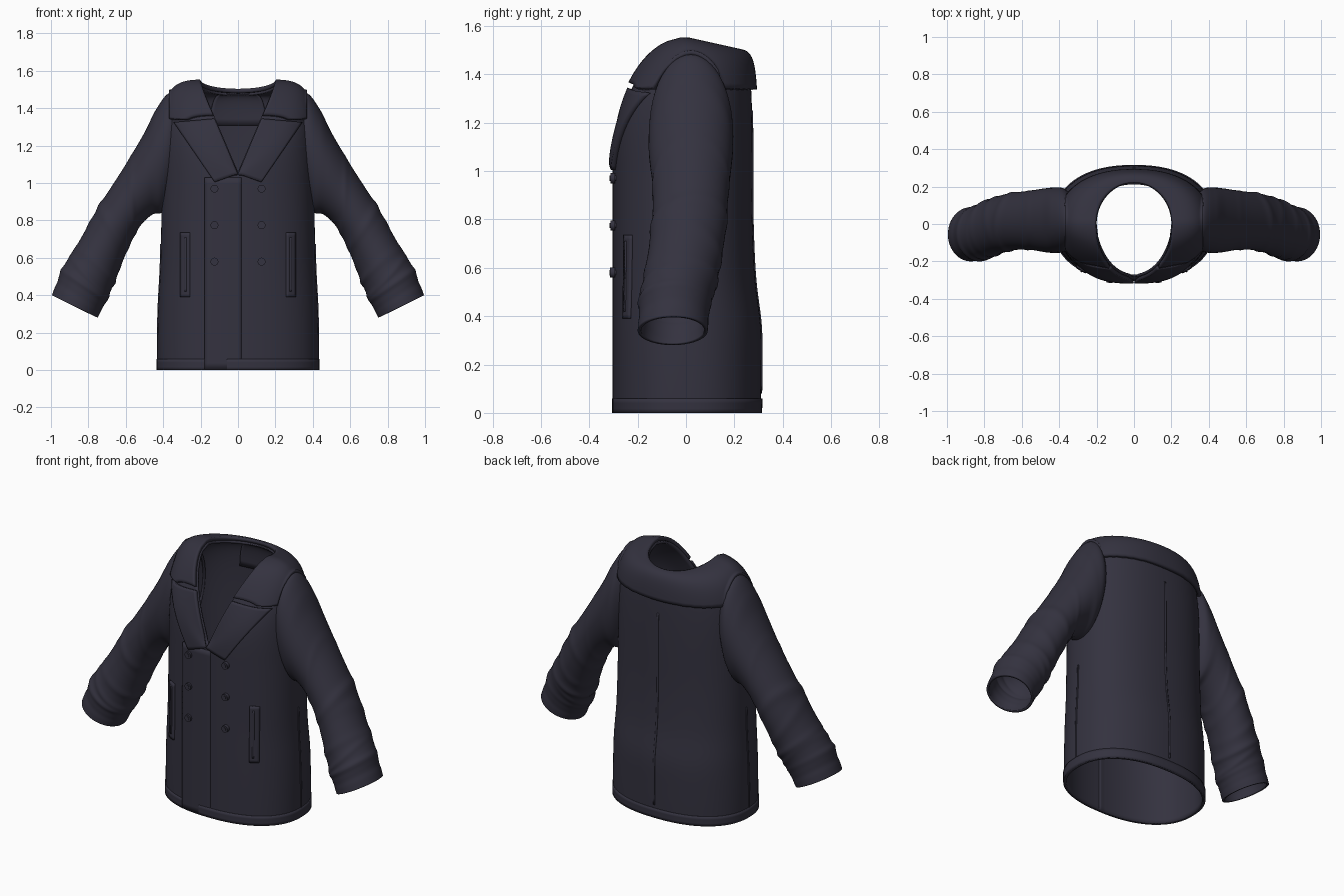
import bpy, math
from mathutils import Vector
from mathutils.bvhtree import BVHTree

cube = bpy.data.objects.get("Cube")
if cube:
    bpy.data.objects.remove(cube, do_unlink=True)

cloth = bpy.data.materials.new("dark navy wool")
cloth.use_nodes = True
navy = (0.034, 0.032, 0.05, 1)
cloth.diffuse_color = navy
bsdf = cloth.node_tree.nodes["Principled BSDF"]
bsdf.inputs["Base Color"].default_value = navy
bsdf.inputs["Roughness"].default_value = 0.85


def lerp(a, b, t):
    return a + (b - a) * t


def keyed(keys, t):
    """Smooth interpolation through a list of key tuples, t in 0..1."""
    f = min(max(t, 0), 1) * (len(keys) - 1)
    i = min(int(f), len(keys) - 2)
    f -= i
    a, b, c, d = [keys[min(max(i + k, 0), len(keys) - 1)] for k in (-1, 0, 1, 2)]
    return [q + f * ((r - p) + f * (2 * p - 5 * q + 4 * r - s + f * (3 * (q - r) + s - p))) / 2
            for p, q, r, s in zip(a, b, c, d)]


def sheet(name, rows, thickness, closed=False, ref=(0, 0, 0.9)):
    """Grid of points turned into a cloth sheet thickened inward."""
    n = len(rows[0])
    verts = [Vector(p) for row in rows for p in row]
    faces = []
    for j in range(len(rows) - 1):
        for i in range(n if closed else n - 1):
            k = (i + 1) % n
            faces.append((j * n + i, j * n + k, (j + 1) * n + k, (j + 1) * n + i))
    vote = 0
    for f in faces:
        a, b, c, d = [verts[i] for i in f]
        vote += (c - a).cross(d - b).dot((a + c) / 2 - Vector(ref))
    if vote < 0:
        faces = [f[::-1] for f in faces]
    mesh = bpy.data.meshes.new(name)
    mesh.from_pydata(verts, [], faces)
    mesh.materials.append(cloth)
    for p in mesh.polygons:
        p.use_smooth = True
    ob = bpy.data.objects.new(name, mesh)
    bpy.context.collection.objects.link(ob)
    mod = ob.modifiers.new("thickness", "SOLIDIFY")
    mod.thickness = thickness
    mod.offset = -1
    return verts, faces


# Body: height, half width, front depth, back depth
BODY = [(0, .43, .30, .31), (.18, .43, .30, .312), (.36, .425, .30, .31),
        (.55, .415, .30, .287), (.78, .41, .30, .276), (1, .405, .30, .275)]


def neck(a):
    s = math.sin(a)
    if s >= 0:
        return Vector((.2 * math.cos(a), .22 * s, 1.53 - .05 * s))
    u = math.asin(min(1, -s)) / (math.pi / 2)
    side = 1 if math.cos(a) > 0 else -1
    return Vector((side * .2 * (1 - u), -.28 * math.sqrt(1 - (1 - u) ** 2), 1.53 - .47 * u))


def surf(a, v):
    """Body surface: v 0..1 is the trunk, 1..2 runs over the shoulders to the neck."""
    z, hx, front, back = keyed(BODY, min(v, 1))
    c, s = math.cos(a), math.sin(a)
    e = 2 / 2.3
    p = Vector((hx * math.copysign(abs(c) ** e, c),
                (back if s > 0 else front) * math.copysign(abs(s) ** e, s), z))
    if v <= 1:
        return p
    t, n = v - 1, neck(a)
    c1 = Vector((p.x, p.y, lerp(p.z, n.z, .9)))
    c2 = n.lerp(p, .8)
    c2.z = n.z
    return p * (1 - t) ** 3 + c1 * 3 * t * (1 - t) ** 2 + c2 * 3 * t * t * (1 - t) + n * t ** 3


def normal(a, v):
    d = .004
    n = (surf(a + d, v) - surf(a - d, v)).cross(surf(a, min(v + d, 2)) - surf(a, v - d))
    return n.normalized()


SEG = 112
angles = [2 * math.pi * i / SEG for i in range(SEG)]
solid = [sheet("coat_body", [[surf(a, j / 24) for a in angles] for j in range(49)], .014, True)]

# Sleeves: outer x, z, inner x, z, depth centre, half depth
ARM = [(.31, 1.45, .35, .95, .01, .14), (.37, 1.48, .38, .88, .02, .17),
       (.44, 1.39, .41, .84, .02, .175), (.50, 1.27, .46, .83, .02, .17),
       (.60, 1.10, .53, .76, .02, .157), (.74, .88, .60, .62, .01, .153),
       (.86, .67, .66, .47, -.02, .152), (.94, .54, .71, .36, -.045, .147),
       (.995, .40, .75, .28, -.055, .145)]
# Folds: position along the sleeve, height, slant
FOLDS = [(.50, .03, .03), (.61, .06, -.02), (.68, .035, .025), (.76, .06, .015),
         (.815, .05, -.02), (.87, .06, .01), (.93, -.025, 0)]


def arm_point(t, a, side):
    ox, oz, ix, iz, yc, yh = keyed(ARM, t)
    c, s = math.cos(a), math.sin(a)
    k = 1
    for pos, height, slant in FOLDS:
        k += height * math.exp(-((t - pos - slant * math.sin(a + 9 * pos)) / .016) ** 2) \
            * (.65 + .35 * math.cos(a - 20 * pos))
    return (side * lerp((ox + ix) / 2, ox, c * k), yc + yh * s * k, lerp((oz + iz) / 2, oz, c * k))


for side, label in ((1, "left"), (-1, "right")):
    rows = [[arm_point(j / 110, 2 * math.pi * i / 48, side) for i in range(48)] for j in range(111)]
    solid.append(sheet(label + "_sleeve", rows, .014, True, (side * .62, 0, .8)))

# Surface lookup used for laying details on the cloth
all_verts, all_faces = [], []
for vs, fs in solid:
    base = len(all_verts)
    all_verts += vs
    all_faces += [[i + base for i in f] for f in fs]
tree = BVHTree.FromPolygons(all_verts, all_faces)


def on_cloth(x, z, lift, facing=-1):
    hit = tree.ray_cast(Vector((x, facing * 2, z)), Vector((0, -facing, 0)))[0]
    if hit is None or hit.y * facing < .05:
        hit = tree.find_nearest(Vector((x, facing * .25, z)))[0]
    return Vector((x, hit.y + facing * lift, z))


def patch(name, corners, lift, nx, nz, lift_end=None, facing=-1):
    """Four-cornered piece laid on the front or back of the coat."""
    a, b, c, d = [Vector(p) for p in corners]
    rows = []
    for j in range(nz + 1):
        row = []
        for i in range(nx + 1):
            p = a.lerp(b, i / nx).lerp(d.lerp(c, i / nx), j / nz)
            h = lift if lift_end is None else lerp(lift, lift_end, i / nx)
            row.append(on_cloth(p.x, p.y, h, facing))
        rows.append(row)
    sheet(name, rows, lift + .006)


def box(x0, x1, z0, z1):
    return [(x0, z0), (x1, z0), (x1, z1), (x0, z1)]


# Broad collar over the shoulders, square at the back
def collar_start(a):
    for k in range(200):
        v = 1 + k / 200
        p = surf(a, v)
        if p.z >= 1.335 and abs(p.x) <= .35:
            return v
    return 1.98


rows = []
FRONT = math.radians(33)
for i in range(91):
    a = lerp(-FRONT, math.pi + FRONT, i / 90)
    v0, row = collar_start(a), []
    for j in range(19):
        v = lerp(v0, 1.995, j / 18)
        p = surf(a, v) + normal(a, v) * .024
        top = tree.ray_cast(Vector((p.x, p.y, 3)), Vector((0, 0, -1)))[0]
        if top and p.z > 1.38 and top.z > p.z - .018:
            p.z = top.z + .018
        row.append(p)
    rows.append(row)
sheet("collar", rows, .022)

# Lapels, pocket welts and buttons, mirrored
for s, label in ((1, "left"), (-1, "right")):
    patch(label + "_lapel", [(0, 1.05), (s * .125, 1.005), (s * .345, 1.325), (s * .125, 1.345)],
          .02, 16, 20)
    patch(label + "_pocket_welt", box(s * .26, s * .31, .39, .735), .011, 4, 20)
    patch(label + "_pocket_piping", box(s * .278, s * .287, .42, .71), .016, 2, 20)
    for n, z in enumerate((.97, .775, .58)):
        p = on_cloth(s * .126, z, .012)
        for part, radius, depth in (("button", .021, .02), ("button_centre", .011, .027)):
            bpy.ops.mesh.primitive_cylinder_add(vertices=20, radius=radius, depth=depth, location=p,
                                                rotation=(math.pi / 2, 0, 0))
            ob = bpy.context.object
            ob.name = f"{label}_{part}_{n + 1}"
            ob.data.materials.append(cloth)
            bpy.ops.object.shade_smooth_by_angle()
    # Side seam
    a0 = 0 if s > 0 else math.pi
    sheet(label + "_side_seam", [[surf(a0 + k * .008, j / 24) * 1 + Vector((s * .004, 0, 0))
                                  for k in (-1, 0, 1)] for j in range(1, 18)], .008)

# Front overlap, back seam and hem band
patch("front_overlap", box(-.178, .02, .004, 1.03), .011, 10, 30, .001)
patch("back_seam", box(-.005, .005, .08, 1.25), .004, 2, 30, facing=1)
sheet("hem_band", [[surf(a, v) + normal(a, max(v, .01)) * .005 for a in angles]
                   for v in (0, .03, .06, .08)], .01, True)

# Facing inside the back of the neck
sheet("neck_facing", [[surf(math.pi / 2 + k * .05, lerp(1.32, 1.9, j / 10))
                       - normal(math.pi / 2, 1.3) * .018 for k in range(-7, 8)]
                      for j in range(11)], .006)
